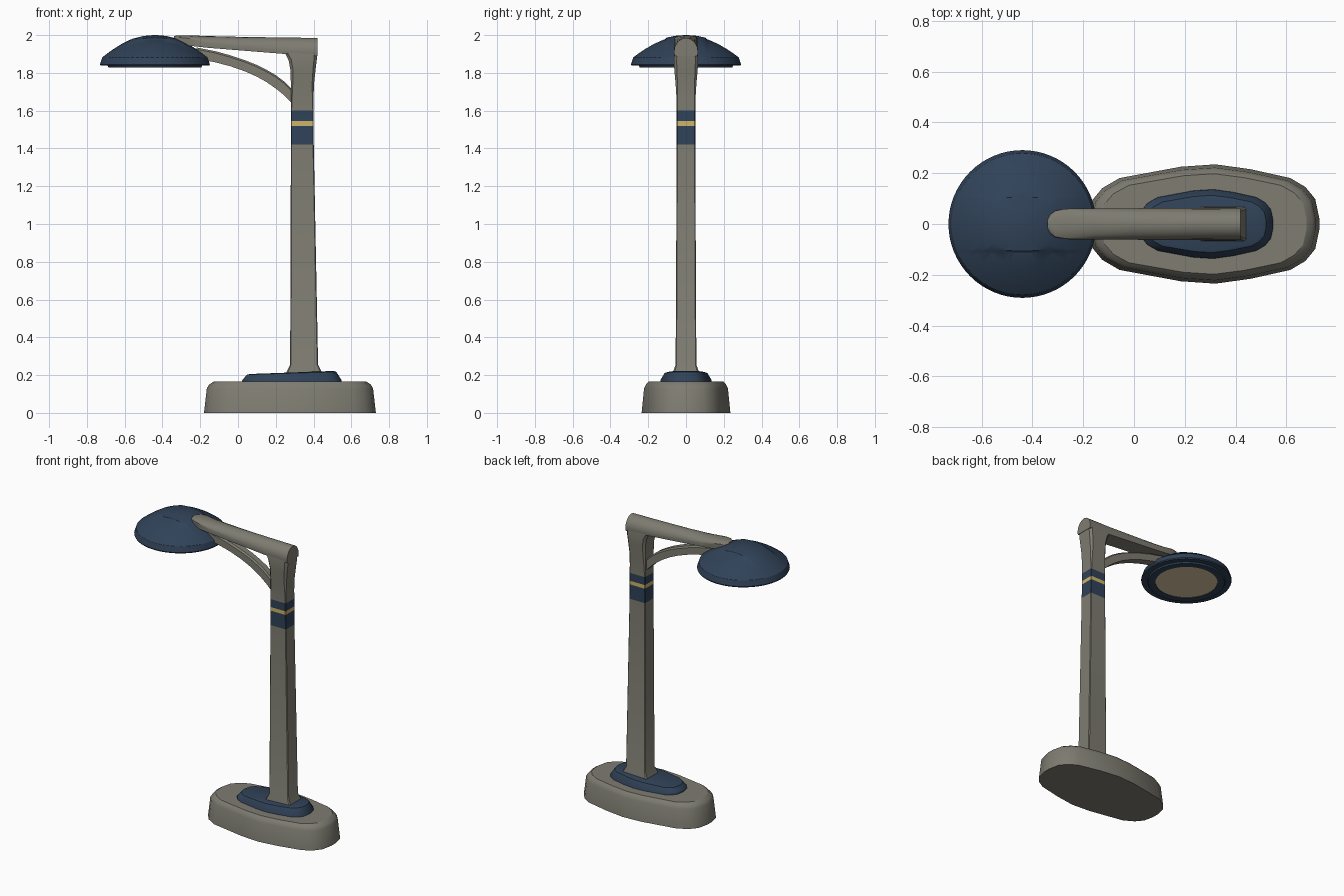
import bpy, bmesh, math

if "Cube" in bpy.data.objects:
    bpy.data.objects.remove(bpy.data.objects["Cube"])


def material(name, rgb):
    m = bpy.data.materials.new(name)
    lin = [((c / 255 + 0.055) / 1.055) ** 2.4 for c in rgb]
    m.diffuse_color = (*lin, 1)
    m.use_nodes = True
    m.node_tree.nodes["Principled BSDF"].inputs["Base Color"].default_value = m.diffuse_color
    return m


GREY = material("warm grey", (126, 124, 113))
NAVY = material("navy blue", (48, 66, 88))
GOLD = material("gold", (206, 181, 104))
CREAM = material("cream lens", (218, 201, 166))


def finish(name, bm, mats, rule=None, angle=30):
    bmesh.ops.recalc_face_normals(bm, faces=bm.faces)
    if rule:
        for f in bm.faces:
            f.material_index = rule(f.calc_center_median())
    me = bpy.data.meshes.new(name)
    bm.to_mesh(me)
    bm.free()
    for m in mats:
        me.materials.append(m)
    ob = bpy.data.objects.new(name, me)
    bpy.context.collection.objects.link(ob)
    bpy.ops.object.select_all(action='DESELECT')
    ob.select_set(True)
    bpy.context.view_layer.objects.active = ob
    bpy.ops.object.shade_smooth_by_angle(angle=math.radians(angle))
    return ob


def loft(rings):
    """Skin a list of equal-length point rings and cap both ends."""
    bm = bmesh.new()
    rows = [[bm.verts.new(p) for p in r] for r in rings]
    n = len(rows[0])
    for a, b in zip(rows, rows[1:]):
        for i in range(n):
            j = (i + 1) % n
            bm.faces.new((a[i], a[j], b[j], b[i]))
    bm.faces.new(rows[0])
    bm.faces.new(rows[-1])
    return bm


def lathe(profile, cx, segs=64):
    """Surface of revolution from (radius, z) points; ends closed."""
    rings = [[(cx + r * math.cos(2 * math.pi * i / segs),
               r * math.sin(2 * math.pi * i / segs), z) for i in range(segs)]
             for r, z in profile]
    return loft(rings)


# Base and foot pad share one faceted oval outline
HALF = [(1, .1), (.965, .42), (.88, .62), (.75, .77), (.4, .92), (.1, 1),
        (-.2, .96), (-.73, .77), (-.88, .6), (-.965, .4), (-1, .1)]
OVAL = HALF + [(u, -v) for u, v in reversed(HALF)]


def oval(cx, hx, hy, z, tilt=0):
    return [(cx + u * hx, v * hy, z + u * tilt) for u, v in OVAL]


finish("base", loft([oval(.275, .455, .235, 0), oval(.275, .44, .222, .13),
                     oval(.275, .428, .212, .15), oval(.275, .405, .198, .165)]), [GREY])
finish("foot_pad", loft([oval(.285, .265, .138, .155), oval(.285, .262, .135, .175),
                         oval(.285, .236, .113, .21, .007),
                         oval(.285, .22, .102, .214, .008)]), [NAVY])


# Column: tapering box section with flared foot, painted collar and head
def box_ring(z, x0, x1, h, c):
    return [(x0 + c, -h, z), (x1 - c, -h, z), (x1, -h + c, z), (x1, h - c, z),
            (x1 - c, h, z), (x0 + c, h, z), (x0, h - c, z), (x0, -h + c, z)]


COLUMN = [(.205, .255, .445, .068, .008), (.22, .258, .442, .067, .008),
          (.255, .276, .424, .055, .005), (1.42, .28, .401, .049, .004),
          (1.52, .28, .4, .049, .004), (1.545, .28, .4, .049, .004),
          (1.6, .28, .4, .049, .004), (1.66, .28, .4, .05, .006),
          (1.74, .28, .402, .055, .01), (1.82, .277, .411, .062, .014),
          (1.87, .267, .417, .065, .015), (1.92, .24, .418, .06, .015)]


def column_colour(c):
    if 1.52 < c.z < 1.545:
        return 2
    return 1 if 1.42 < c.z < 1.6 else 0


finish("column", loft([box_ring(*r) for r in COLUMN]), [GREY, NAVY, GOLD], column_colour)


# Arm: arched cross-section, flattening to a rounded tip on the shade
def arch_ring(x, zb, zt, drop, w):
    top = [(x, w * math.cos(math.pi * i / 8),
            zt - drop + drop * math.sin(math.pi * i / 8)) for i in range(9)]
    return [(x, w * .95, zb)] + top + [(x, -w * .95, zb)]


ARM = [(.42, 1.89, 1.985, .075, .064), (.25, 1.9, 1.987, .07, .063),
       (0, 1.92, 1.991, .05, .062), (-.16, 1.933, 1.995, .035, .061),
       (-.27, 1.945, 1.999, .015, .06), (-.31, 1.95, 1.999, .012, .052),
       (-.33, 1.955, 1.997, .01, .037), (-.34, 1.96, 1.993, .006, .018)]
finish("arm", loft([arch_ring(*r) for r in ARM]), [GREY])

# Curved brace from column to shade: (x, bottom z, top z)
BRACE = [(.32, 1.60, 1.68), (.28, 1.645, 1.72), (.24, 1.685, 1.758), (.2, 1.717, 1.788),
         (.15, 1.752, 1.817), (.1, 1.78, 1.842), (.04, 1.807, 1.866),
         (-.04, 1.835, 1.893), (-.12, 1.856, 1.915), (-.22, 1.875, 1.935)]
finish("brace", loft([[(x, -.03, b), (x, .03, b), (x, .03, t - .01), (x, .02, t),
                       (x, -.02, t), (x, -.03, t - .01)] for x, b, t in BRACE]), [GREY])

# Lamp shade: shallow dome with a raised centre panel
CX = -.44
DOME = [(.2, 1.836), (.2, 1.828), (.245, 1.828), (.25, 1.838), (.288, 1.838), (.291, 1.845),
        (.279, 1.882), (.25, 1.904), (.22, 1.924), (.17, 1.953), (.12, 1.975),
        (.06, 1.989), (.01, 1.993)]
bm = lathe(DOME, CX)
for y in (-.112, -.104, .104, .112):
    bmesh.ops.bisect_plane(bm, geom=bm.verts[:] + bm.edges[:] + bm.faces[:],
                           plane_co=(0, y, 0), plane_no=(0, 1, 0))
for v in bm.verts:
    if v.co.z > 1.89 and abs(v.co.y) < .1045:
        v.co.z += .007 * max(0, 1 - ((v.co.x - CX) / .25) ** 2)
finish("lamp_shade", bm, [NAVY])

# Light panel set into the underside
finish("light_panel", lathe([(.199, 1.831), (.199, 1.84)], CX), [CREAM])
